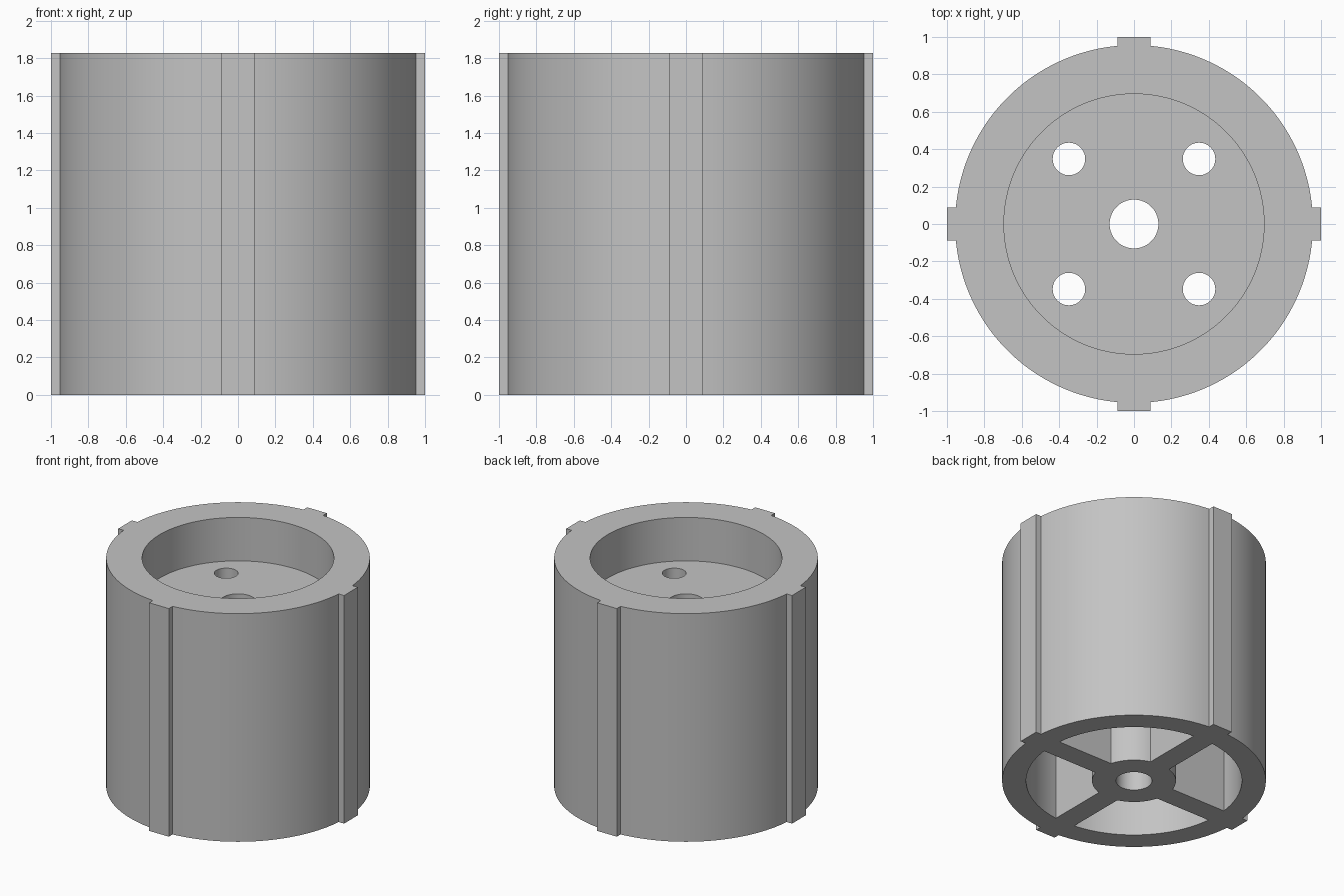
import bpy
import bmesh
from math import asin, cos, sin, pi, radians

# Dimensions
U = 2 / 23                 # one module; every size is a multiple of it
HEIGHT = 21 * U
RECESS_FLOOR = 17 * U
POCKET_TOP = 15 * U
BODY_R, RIB_R, RECESS_R = 11 * U, 11.5 * U, 8 * U
POCKET_R, HUB_R = 9 * U, 3.5 * U
HALF_RIB = U               # half width of ribs and spokes
OVER = 0.1                 # cutter overshoot

if "Cube" in bpy.data.objects:
    bpy.data.objects.remove(bpy.data.objects["Cube"])

grey = bpy.data.materials.new("light grey")
grey.use_nodes = True
colour = (0.55, 0.55, 0.55, 1)
grey.diffuse_color = colour
grey.node_tree.nodes["Principled BSDF"].inputs["Base Color"].default_value = colour


def arc(r, start, end, steps):
    angles = [start + (end - start) * i / steps for i in range(steps + 1)]
    return [(r * cos(a), r * sin(a)) for a in angles]


def circle(r, cx=0, cy=0, steps=64):
    return [(cx + x, cy + y) for x, y in arc(r, 0, 2 * pi, steps)[:-1]]


def prism(name, outline, z0, z1):
    """Extrude a flat outline between two heights."""
    bm = bmesh.new()
    base = bm.faces.new([bm.verts.new((x, y, z0)) for x, y in outline])
    top = bmesh.ops.extrude_face_region(bm, geom=[base])["geom"]
    verts = [v for v in top if isinstance(v, bmesh.types.BMVert)]
    bmesh.ops.translate(bm, verts=verts, vec=(0, 0, z1 - z0))
    bmesh.ops.recalc_face_normals(bm, faces=bm.faces[:])
    mesh = bpy.data.meshes.new(name)
    bm.to_mesh(mesh)
    bm.free()
    mesh.materials.append(grey)
    obj = bpy.data.objects.new(name, mesh)
    bpy.context.collection.objects.link(obj)
    return obj


def quarter_turns(points):
    """Repeat a run of points on all four sides."""
    result = []
    for _ in range(4):
        result += points
        points = [(-y, x) for x, y in points]
    return result


# Drum with four guide ribs
edge = asin(HALF_RIB / BODY_R)
quarter = [(RIB_R, -HALF_RIB), (RIB_R, HALF_RIB)]
quarter += arc(BODY_R, edge, pi / 2 - edge, 32)
drum = prism("ribbed_drum", quarter_turns(quarter), 0, HEIGHT)

# Top recess and central bore
cutters = [
    prism("recess_cutter", circle(RECESS_R, steps=128), RECESS_FLOOR, HEIGHT + OVER),
    prism("bore_cutter", circle(1.5 * U), -OVER, HEIGHT + OVER),
]

# Four underside pockets, leaving a hub and four spokes
outer, inner = asin(HALF_RIB / POCKET_R), asin(HALF_RIB / HUB_R)
pocket = arc(POCKET_R, outer, pi / 2 - outer, 32)
pocket += arc(HUB_R, pi / 2 - inner, inner, 16)
for i in range(4):
    cutters.append(prism("pocket_cutter", pocket, -OVER, POCKET_TOP))
    pocket = [(-y, x) for x, y in pocket]

# Four small holes through the recess floor
for sx in (-1, 1):
    for sy in (-1, 1):
        hole = circle(U, 4 * U * sx, 4 * U * sy, 48)
        cutters.append(prism("hole_cutter", hole, POCKET_TOP - OVER, HEIGHT))

# Cut the drum
bpy.ops.object.select_all(action="DESELECT")
bpy.context.view_layer.objects.active = drum
drum.select_set(True)
for cutter in cutters:
    cutter.hide_render = True
    cut = drum.modifiers.new("cut", "BOOLEAN")
    cut.operation = "DIFFERENCE"
    cut.solver = "EXACT"
    cut.object = cutter
    bpy.ops.object.modifier_apply(modifier=cut.name)
    bpy.data.objects.remove(cutter)

bpy.ops.object.shade_smooth_by_angle(angle=radians(30))
